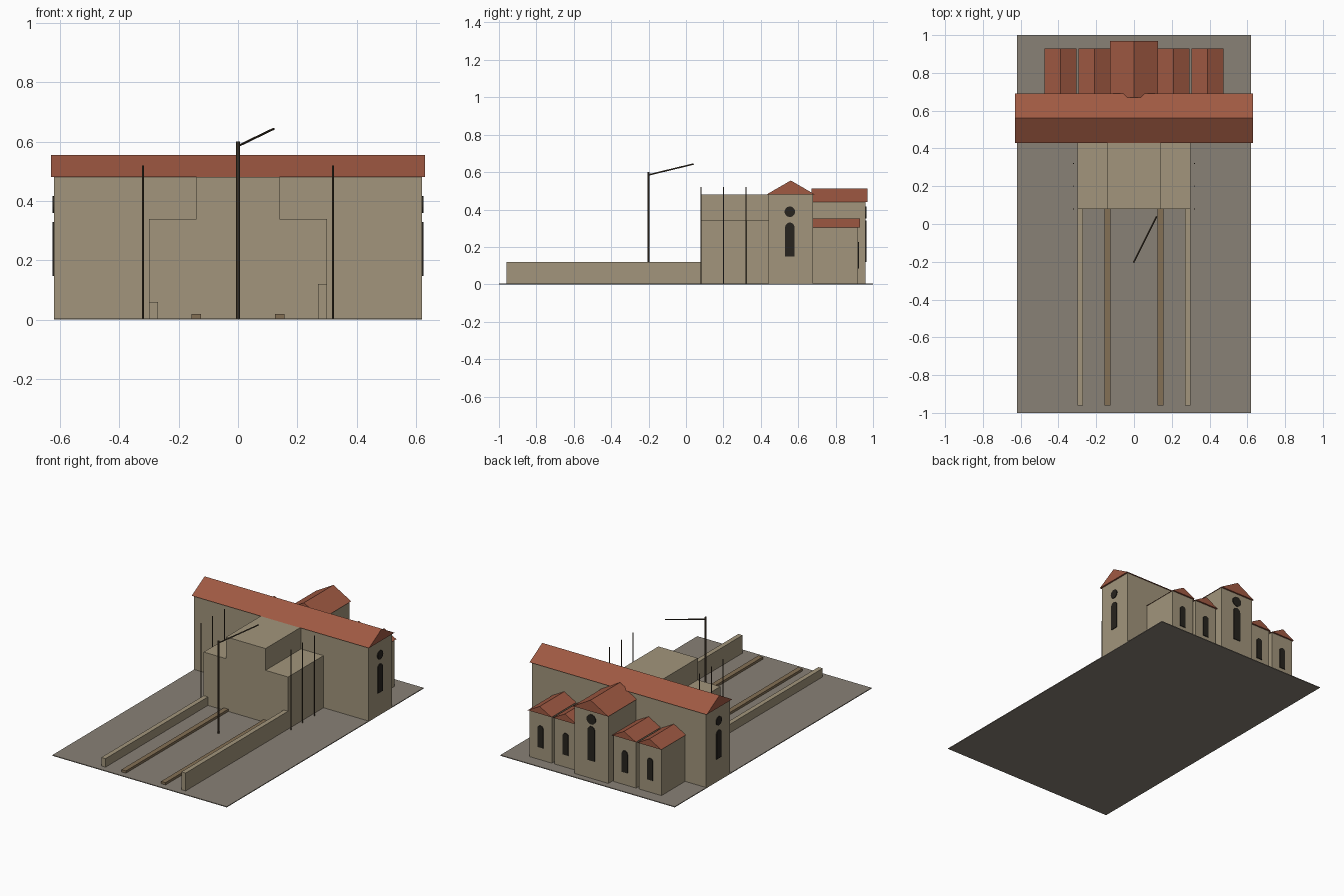
import bpy, math
from mathutils import Vector

if "Cube" in bpy.data.objects:
    bpy.data.objects.remove(bpy.data.objects["Cube"])


def mat(name, r, g, b):
    m = bpy.data.materials.new(name)
    m.diffuse_color = (r, g, b, 1)
    m.use_nodes = True
    m.node_tree.nodes["Principled BSDF"].inputs["Base Color"].default_value = m.diffuse_color
    return m


STONE = mat("stone", 0.36, 0.30, 0.20)
ROOF = mat("roof_tile", 0.35, 0.10, 0.055)
EARTH = mat("earth", 0.25, 0.22, 0.18)
TIMBER = mat("timber", 0.07, 0.05, 0.03)
FOOTING = mat("footing_stone", 0.23, 0.16, 0.09)
GLASS = mat("dark_glass", 0.02, 0.017, 0.013)


def mesh(name, verts, faces, m):
    me = bpy.data.meshes.new(name)
    me.from_pydata(verts, [], faces)
    me.materials.append(m)
    ob = bpy.data.objects.new(name, me)
    bpy.context.collection.objects.link(ob)
    return ob


def prism(name, profile, to3d, a, b, m):
    """Extrude a counter-clockwise 2D profile from depth a to depth b."""
    n = len(profile)
    verts = [to3d(u, v, d) for d in (a, b) for u, v in profile]
    faces = [tuple(range(n))[::-1], tuple(range(n, 2 * n))]
    faces += [(i, (i + 1) % n, n + (i + 1) % n, n + i) for i in range(n)]
    return mesh(name, verts, faces, m)


def along_x(u, v, d):
    return (d, u, v)


def along_y(u, v, d):
    return (-u, d, v)


def box(name, x0, x1, y0, y1, z0, z1, m=STONE):
    return prism(name, [(y0, z0), (y1, z0), (y1, z1), (y0, z1)], along_x, x0, x1, m)


def pole(name, p, q, r, m=TIMBER):
    p, q = Vector(p), Vector(q)
    bpy.ops.mesh.primitive_cylinder_add(vertices=8, radius=r, depth=(q - p).length, location=(p + q) / 2)
    ob = bpy.context.object
    ob.name = name
    ob.rotation_euler = (q - p).to_track_quat('Z', 'Y').to_euler()
    ob.data.materials.append(m)


def arc(c, z, r, a0, a1, n):
    return [(c + r * math.cos(a0 + (a1 - a0) * i / n), z + r * math.sin(a0 + (a1 - a0) * i / n)) for i in range(n + 1)]


def lancet(name, to3d, c, z0, z1, r, wall):
    pts = [(c - r, z0), (c + r, z0)] + arc(c, z1 - r, r, 0, math.pi, 12)
    prism(name, pts, to3d, wall - 0.005, wall + 0.005, GLASS)


def oculus(name, to3d, c, z, r, wall):
    prism(name, arc(c, z, r, 0, 2 * math.pi, 20)[:-1], to3d, wall - 0.005, wall + 0.005, GLASS)


# site
box("ground", -0.62, 0.62, -1, 1, 0, 0.005, EARTH)

# transept
box("transept_walls", -0.62, 0.62, 0.44, 0.68, 0.001, 0.48)
prism("transept_roof", [(0.43, 0.48), (0.69, 0.48), (0.56, 0.555)], along_x, -0.63, 0.63, ROOF)

# choir and side chapels: centre x, wall half width, roof half width, end y, eaves, ridge
chapels = [(0, 0.12, 0.126, 0.96, 0.44, 0.512)]
chapels += [(s * x, 0.08, 0.085, 0.92, 0.305, 0.352) for s in (-1, 1) for x in (0.21, 0.39)]
for i, (x, w, rw, y1, eave, ridge) in enumerate(chapels):
    name = "choir" if i == 0 else f"chapel_{i}"
    box(name + "_walls", x - w, x + w, 0.675, y1, 0.001, eave)
    prism(name + "_roof", [(-x - rw, eave), (-x + rw, eave), (-x, ridge)], along_y, 0.67, y1 + 0.01, ROOF)
    if i:
        lancet(name + "_window", along_y, -x, 0.085, 0.225, 0.02, y1)
lancet("choir_window", along_y, 0, 0.12, 0.34, 0.025, 0.96)
oculus("choir_oculus", along_y, 0, 0.385, 0.032, 0.96)

# unfinished nave
box("nave_walls", -0.14, 0.14, 0.08, 0.445, 0.001, 0.48)

# parts repeated on both sides
for s, side, wall_top in ((-1, "left", 0.06), (1, "right", 0.12)):
    def pair(name, a, b, *rest):
        box(f"{side}_{name}", *sorted((s * a, s * b)), *rest)
    pair("aisle", 0.14, 0.30, 0.08, 0.445, 0.001, 0.34)
    pair("low_wall", 0.27, 0.30, -0.96, 0.08, 0.001, wall_top)
    pair("pier_footing", 0.125, 0.157, -0.96, 0.08, 0.001, 0.02, FOOTING)
    lancet(f"{side}_transept_window", along_x, 0.555, 0.148, 0.33, 0.025, s * 0.62)
    oculus(f"{side}_transept_oculus", along_x, 0.555, 0.388, 0.028, s * 0.62)
    for j, y in enumerate((0.08, 0.20, 0.32)):
        pole(f"{side}_scaffold_pole_{j}", (s * 0.32, y, 0.001), (s * 0.32, y, 0.52), 0.003)

# crane
pole("crane_mast", (0, -0.2, 0.001), (0, -0.2, 0.60), 0.006)
pole("crane_boom", (0, -0.2, 0.585), (0.12, 0.04, 0.643), 0.004)
